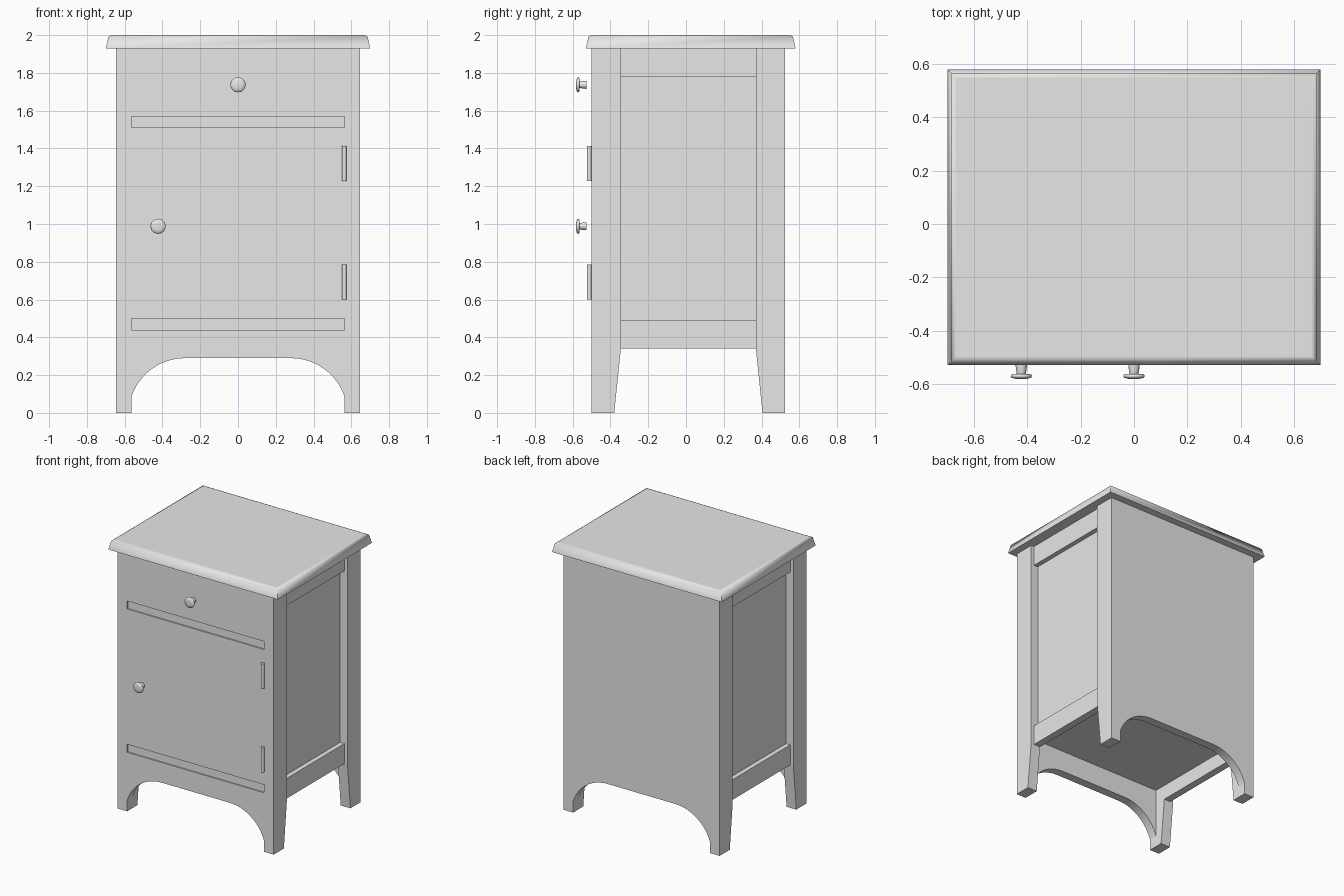
import bpy, bmesh, math
from mathutils import Matrix

old = bpy.data.objects.get("Cube")
if old:
    bpy.data.objects.remove(old, do_unlink=True)

grey = bpy.data.materials.new("plain_grey")
grey.use_nodes = True
grey.diffuse_color = (0.8, 0.8, 0.8, 1)
grey.node_tree.nodes["Principled BSDF"].inputs["Base Color"].default_value = (0.8, 0.8, 0.8, 1)

# Main dimensions
HALF_W, INNER_W = 0.645, 0.565
FRONT, BACK = -0.5, 0.525
POST_FRONT, POST_BACK = -0.345, 0.37
PANEL_T = 0.065
TOP_Z = 1.93


def finish(name, bm, smooth=None):
    bmesh.ops.recalc_face_normals(bm, faces=bm.faces[:])
    mesh = bpy.data.meshes.new(name)
    bm.to_mesh(mesh)
    bm.free()
    mesh.materials.append(grey)
    obj = bpy.data.objects.new(name, mesh)
    bpy.context.collection.objects.link(obj)
    if smooth:
        bpy.ops.object.select_all(action='DESELECT')
        obj.select_set(True)
        bpy.context.view_layer.objects.active = obj
        bpy.ops.object.shade_smooth_by_angle(angle=math.radians(smooth))
    return obj


def prism(name, points, offset):
    """Close a flat outline and extrude it along offset."""
    bm = bmesh.new()
    face = bm.faces.new([bm.verts.new(p) for p in points])
    new = bmesh.ops.extrude_face_region(bm, geom=[face])["geom"]
    bmesh.ops.translate(bm, vec=offset, verts=[v for v in new if isinstance(v, bmesh.types.BMVert)])
    return finish(name, bm)


def box(name, x0, x1, y0, y1, z0, z1):
    return prism(name, [(x0, y0, z0), (x1, y0, z0), (x1, y1, z0), (x0, y1, z0)], (0, 0, z1 - z0))


def arched_board(name, y, top):
    """Board between the posts with a rounded arch cut in its lower edge."""
    arc = []
    for i in range(13):
        a = math.radians(18 + 6 * i)
        arc.append((0.28 + 0.3 * math.cos(a), 0.3 * math.sin(a) - 0.01))
    arc[0] = (INNER_W, arc[0][1])
    edge = arc + [(-x, z) for x, z in reversed(arc)]
    outline = edge + [(-INNER_W, top), (INNER_W, top)]
    return prism(name, [(x, y, z) for x, z in outline], (0, PANEL_T, 0))


def knob(name, x, z):
    """Turned knob, lathed around the y axis."""
    profile = [(0, -0.527), (0.021, -0.527), (0.021, -0.535), (0.017, -0.563), (0.034, -0.563),
               (0.039, -0.567), (0.04, -0.572), (0.037, -0.577), (0.022, -0.581), (0, -0.582)]
    bm = bmesh.new()
    verts = [bm.verts.new((r, y, 0)) for r, y in profile]
    edges = [bm.edges.new(pair) for pair in zip(verts, verts[1:])]
    bmesh.ops.spin(bm, geom=verts + edges, cent=(0, 0, 0), axis=(0, 1, 0),
                   angle=math.tau, steps=24)
    bmesh.ops.remove_doubles(bm, verts=bm.verts[:], dist=0.0001)
    bmesh.ops.translate(bm, vec=(x, 0, z), verts=bm.verts[:])
    finish(name, bm, 50)


# Tabletop with sloped, softened edge
bm = bmesh.new()
rings = []
for inset, z in [(0, TOP_Z), (0.014, 1.993), (0.028, 2.0), (0.034, 2.0)]:
    x, y0, y1 = 0.7 - inset, -0.53 + inset, 0.58 - inset
    rings.append([bm.verts.new(p) for p in [(-x, y0, z), (x, y0, z), (x, y1, z), (-x, y1, z)]])
for low, high in zip(rings, rings[1:]):
    for i in range(4):
        j = (i + 1) % 4
        bm.faces.new([low[i], low[j], high[j], high[i]])
bm.faces.new(rings[0])
bm.faces.new(rings[-1])
finish("tabletop", bm, 70)

# Corner posts with tapered feet, side rails and recessed side panels
for side, s in (("left", 1), ("right", -1)):
    for end, outer, inner, foot in (("front", FRONT, POST_FRONT, -0.38),
                                    ("back", BACK, POST_BACK, 0.405)):
        outline = [(outer, 0), (foot, 0), (inner, 0.34), (inner, TOP_Z), (outer, TOP_Z)]
        prism(f"{end}_{side}_post", [(s * INNER_W, y, z) for y, z in outline],
              (s * (HALF_W - INNER_W), 0, 0))
    for part, depth, z0, z1 in (("lower_rail", 0.62, 0.34, 0.49),
                                ("panel", 0.585, 0.49, 1.78),
                                ("upper_rail", 0.62, 1.78, TOP_Z)):
        box(f"{side}_{part}", s * INNER_W, s * depth, POST_FRONT, POST_BACK, z0, z1)

# Front apron, door, drawer and the slightly recessed rails between them
arched_board("front_apron", FRONT, 0.44)
front_in = FRONT + PANEL_T
for name, setback, z0, z1 in (("lower_front_rail", 0.01, 0.44, 0.5),
                              ("door", 0, 0.5, 1.51),
                              ("middle_front_rail", 0.01, 1.51, 1.57),
                              ("drawer_front", 0, 1.57, TOP_Z)):
    box(name, -INNER_W, INNER_W, FRONT + setback, front_in, z0, z1)

# Back board and cabinet floor
arched_board("back_board", BACK - PANEL_T, TOP_Z)
box("cabinet_floor", -INNER_W, INNER_W, front_in, BACK - PANEL_T, 0.45, 0.48)

# Hinges
for name, z in (("lower_hinge", 0.693), ("upper_hinge", 1.32)):
    bm = bmesh.new()
    bmesh.ops.create_cone(bm, cap_ends=True, segments=16, radius1=0.0125, radius2=0.0125,
                          depth=0.185, matrix=Matrix.Translation((0.5625, -0.5125, z)))
    finish(name, bm, 40)

# Knobs
knob("drawer_knob", 0, 1.737)
knob("door_knob", -0.423, 0.988)
